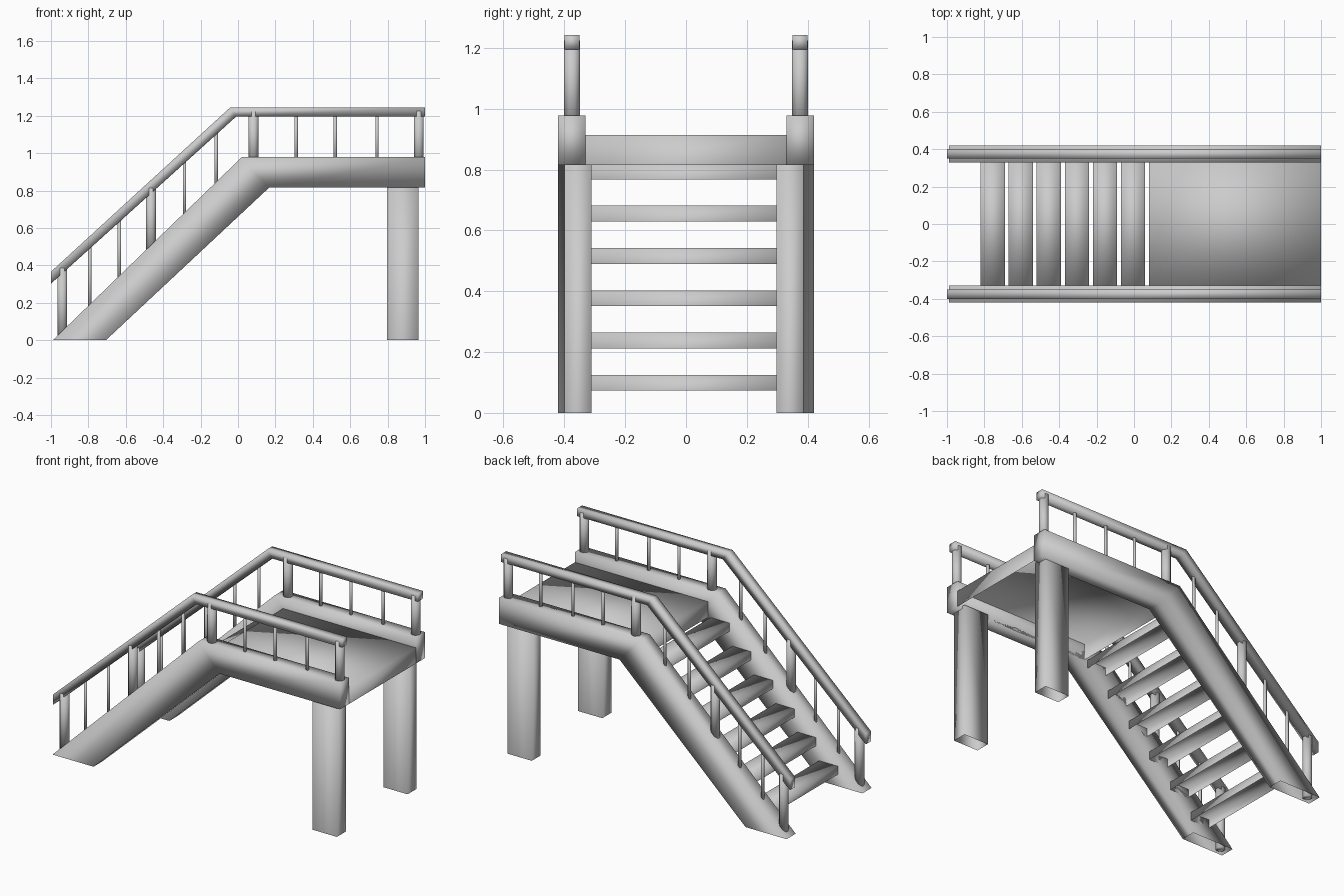
import bpy
import bmesh
from math import cos, sin, pi

if "Cube" in bpy.data.objects:
    bpy.data.objects.remove(bpy.data.objects["Cube"])


def make_object(name, bm):
    mesh = bpy.data.meshes.new(name)
    bm.to_mesh(mesh)
    bm.free()
    mesh.shade_smooth()
    ob = bpy.data.objects.new(name, mesh)
    bpy.context.collection.objects.link(ob)
    return ob


def extrude(name, outline, shift, open_below=None):
    """Solid from a closed 3D outline; faces looking down below a height may be left open."""
    bm = bmesh.new()
    face = bm.faces.new([bm.verts.new(p) for p in outline])
    res = bmesh.ops.extrude_face_region(bm, geom=[face])
    moved = [g for g in res["geom"] if isinstance(g, bmesh.types.BMVert)]
    bmesh.ops.translate(bm, verts=moved, vec=shift)
    bmesh.ops.recalc_face_normals(bm, faces=bm.faces)
    bm.normal_update()
    if open_below is not None:
        under = [f for f in bm.faces
                 if f.normal.z < -0.99 and f.calc_center_median().z < open_below]
        bmesh.ops.delete(bm, geom=under, context="FACES")
    return make_object(name, bm)


def profile(name, pts, y0, y1, open_below=None):
    return extrude(name, [(x, y0, z) for x, z in pts], (0, y1 - y0, 0), open_below)


def open_box(name, x0, x1, y0, y1, z0, z1):
    """Box without an underside."""
    return profile(name, [(x0, z0), (x1, z0), (x1, z1), (x0, z1)], y0, y1, z1)


def octagon_post(name, x, y, r, z0, z1):
    k = r / cos(pi / 8)
    ring = [(x + k * cos(pi / 8 + i * pi / 4), y + k * sin(pi / 8 + i * pi / 4), z0)
            for i in range(8)]
    return extrude(name, ring, (0, 0, z1 - z0))


def stringer_top(x):
    return min(0.978, (x + 0.99) * 0.97)


def rail_bottom(x):
    return min(1.195, 0.302 + 0.902 * (x + 1))


STRINGER = [(-0.99, 0), (-0.706, 0), (0.166, 0.815), (1, 0.815), (1, 0.978), (0.02, 0.978)]
RAIL = [(-1, 0.302), (-0.01, 1.195), (1, 1.195), (1, 1.243), (-0.043, 1.243), (-1, 0.366)]
THICK_POSTS = [-0.939, -0.465, 0.083, 0.967]
THIN_POSTS = [-0.793, -0.634, -0.286, -0.117, 0.311, 0.52, 0.743]

for side, s in (("front", -1), ("back", 1)):
    # bent side beam (open foot) and handrail
    profile(f"{side}_stringer", STRINGER, s * 0.33, s * 0.42, 0.1)
    profile(f"{side}_handrail", RAIL, s * 0.35, s * 0.40)
    # railing posts, sunk into the beam and handrail
    for kind, xs, r in (("post", THICK_POSTS, 0.026), ("baluster", THIN_POSTS, 0.009)):
        for i, x in enumerate(xs):
            octagon_post(f"{side}_{kind}_{i + 1}", x, s * 0.375, r,
                         max(0.001, stringer_top(x) - 0.05), rail_bottom(x) + 0.03)

# support legs
open_box("front_leg", 0.797, 0.965, -0.40, -0.311, 0, 0.83)
open_box("back_leg", 0.797, 0.965, 0.298, 0.387, 0, 0.83)

# landing deck between the beams
open_box("deck", 0.08, 1.0, -0.33, 0.33, 0.815, 0.914)

# open treads
for i in range(6):
    x, z = -0.82 + 0.15 * i, 0.073 + 0.139 * i
    open_box(f"tread_{i + 1}", x, x + 0.13, -0.33, 0.33, z, z + 0.052)
